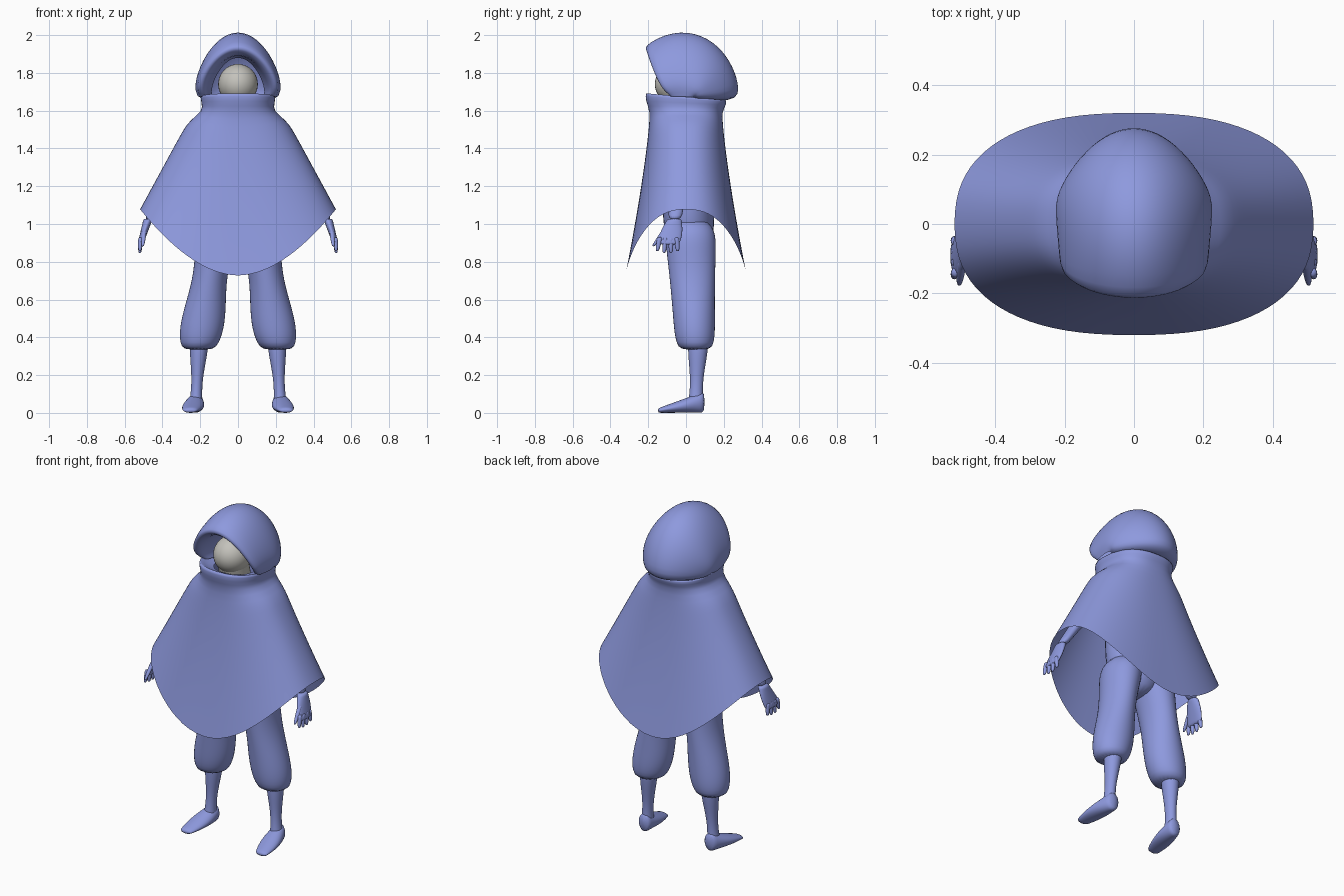
import bpy, bmesh
from math import sin, cos, pi, radians
from mathutils import Vector

default_cube = bpy.data.objects.get("Cube")
if default_cube:
    bpy.data.objects.remove(default_cube, do_unlink=True)


def make_material(name, colour):
    material = bpy.data.materials.new(name)
    material.use_nodes = True
    material.diffuse_color = colour
    shader = material.node_tree.nodes["Principled BSDF"]
    shader.inputs["Base Color"].default_value = colour
    return material


BLUE = make_material("periwinkle cloth", (0.27, 0.32, 0.73, 1))
GREY = make_material("grey face", (0.55, 0.54, 0.5, 1))


def loft(name, loops, material=BLUE, closed=True, caps=True):
    """Skin a list of equal-length point loops and smooth the result."""
    bm = bmesh.new()
    rows = [[bm.verts.new(point) for point in loop] for loop in loops]
    count = len(rows[0])
    for upper, lower in zip(rows, rows[1:]):
        for i in range(count if closed else count - 1):
            j = (i + 1) % count
            bm.faces.new((upper[i], upper[j], lower[j], lower[i]))
    if caps:
        bm.faces.new(rows[0])
        bm.faces.new(rows[-1])
    bmesh.ops.recalc_face_normals(bm, faces=bm.faces)
    mesh = bpy.data.meshes.new(name)
    bm.to_mesh(mesh)
    bm.free()
    mesh.materials.append(material)
    for face in mesh.polygons:
        face.use_smooth = True
    part = bpy.data.objects.new(name, mesh)
    bpy.context.collection.objects.link(part)
    smooth = part.modifiers.new("Smooth", "SUBSURF")
    smooth.levels = smooth.render_levels = 1


def circle(count):
    return [2 * pi * i / count for i in range(count)]


def limb(name, start, end, profile, side=1, upright=False, steps=9, sides=16, material=BLUE):
    """Straight limb; profile(t) gives the two radii of each elliptical section.
    Sections lie flat, or face the front when upright."""
    across = Vector((side, 0, 0))
    other = Vector((0, 0, 1)) if upright else Vector((0, 1, 0))
    loops = []
    for step in range(steps + 1):
        t = step / steps
        centre = Vector(start).lerp(Vector(end), t)
        centre.x *= side
        wide, deep = profile(t)
        loops.append([centre + across * wide * cos(a) + other * deep * sin(a)
                      for a in circle(sides)])
    loft(name, loops, material)


# Poncho: squarish rings whose hem is higher at the sides
def squared(value):
    return abs(value) ** 0.83 * (1 if value > 0 else -1)


def poncho_ring(half_width, half_depth, side_height, front_height, tilt=0):
    loop = []
    for a in circle(40):
        x, y = squared(cos(a)), squared(sin(a))
        height = front_height + (side_height - front_height) * abs(x) ** 1.8
        loop.append((half_width * x, half_depth * y, height - tilt * (1 + y)))
    return loop


def cape_ring(t):
    return poncho_ring(0.235 + 0.285 * t - 0.05 * (1 - t) ** 20, 0.19 + 0.132 * t ** 1.3,
                       1.6 - 0.52 * t, 1.6 - 0.88 * t)


collar = [poncho_ring(0.12, 0.14, 1.66, 1.66, tilt=0.01),
          poncho_ring(0.18, 0.19, 1.68, 1.68, tilt=0.02),
          poncho_ring(0.2, 0.215, 1.705, 1.705, tilt=0.02),
          poncho_ring(0.195, 0.215, 1.65, 1.65, tilt=0.01)]
loft("poncho", collar + [cape_ring(i / 10) for i in range(11)], caps=False)


# Hood: arches fanned about a hinge by the ears, from the nape to the brow
def hood_arch(foot_y, foot_z, crown_y, crown_z, half_width, bow=1):
    loop = []
    for i in range(25):
        a = pi * i / 24
        rise = max(sin(a), 0)
        tuck = (1 - rise / 8) * (1 - (1 - rise) ** 8 / 8)
        loop.append((half_width * cos(a) * tuck,
                     foot_y + (crown_y - foot_y) * rise ** bow,
                     foot_z + (crown_z - foot_z) * rise))
    return loop


def fan_arch(u):
    angle = radians(150 * u - 10)
    reach = 0.25 + 0.085 * u ** 3 - 0.014 * sin(2 * pi * u)
    return hood_arch(0.04 - 0.12 * u * u, 1.675,
                     0.035 + reach * cos(angle), 1.725 + reach * sin(angle),
                     0.228 + 0.015 * sin(pi * u), bow=1.2 - 0.6 * u)


nape = [hood_arch(0.04, 1.66, 0.12, 1.66, 0.14), hood_arch(0.04, 1.66, 0.23, 1.65, 0.2)]
lining = [hood_arch(-0.08, 1.675, -0.21, 1.92, 0.2, bow=0.6),
          hood_arch(-0.07, 1.67, -0.17, 1.89, 0.18, bow=0.7),
          hood_arch(-0.03, 1.67, -0.1, 1.89, 0.17), hood_arch(0.06, 1.66, 0.02, 1.88, 0.15)]
loft("hood", nape + [fan_arch(i / 10) for i in range(11)] + lining, closed=False, caps=False)

# Head and neck
bpy.ops.mesh.primitive_uv_sphere_add(segments=32, ring_count=20, location=(0, -0.05, 1.74))
head = bpy.context.object
head.name = "head"
head.scale = (0.105, 0.115, 0.107)
head.data.materials.append(GREY)
bpy.ops.object.shade_smooth()
limb("neck", (0, 0, 1.5), (0, -0.06, 1.74), lambda t: (0.09, 0.09), material=GREY)


# Section rules for the body and limbs
def torso_profile(t):
    fullness = 1 - abs(2 * t - 1) ** 5
    return 0.05 + 0.14 * fullness, 0.08 + 0.06 * fullness


def trouser_profile(t):
    gather = (1 - t ** 16 / 4) * (1 - (1 - t) ** 16 / 2)
    return (0.106 + 0.012 * cos(2.4 * pi * t)) * gather, (0.11 + 0.04 * (1 - t) ** 2) * gather


def shin_profile(t):
    radius = 0.05 - 0.02 * sin(0.75 * pi * t) ** 2
    return radius, radius + 0.005


def foot_profile(t):
    return 0.035 + 0.022 * sin(pi * t), 0.058 - 0.046 * t


def arm_profile(t):
    return 0.06 - 0.035 * t, 0.06 - 0.024 * t


def palm_profile(t):
    return 0.025 - 0.01 * t, 0.036 + 0.025 * sin(0.7 * pi * t)


def finger_profile(t):
    return 0.014 - 0.007 * t ** 3, 0.015 - 0.007 * t ** 3


limb("torso", (0, 0.02, 0.83), (0, 0, 1.54), torso_profile)

for label, side in (("left", 1), ("right", -1)):
    # Gathered trouser leg, bare shin and foot
    limb(label + "_trouser_leg", (0.1, 0.02, 1.03), (0.21, 0.05, 0.33), trouser_profile, side,
         steps=16, sides=20)
    limb(label + "_shin", (0.205, 0.065, 0.38), (0.225, 0.05, 0.02), shin_profile, side)
    limb(label + "_foot", (0.22, 0.1, 0.058), (0.255, -0.15, 0.012), foot_profile, side,
         upright=True)

    # Arm and hand
    limb(label + "_arm", (0.2, 0, 1.47), (0.475, -0.06, 1.02), arm_profile, side)
    limb(label + "_palm", (0.475, -0.06, 1.03), (0.518, -0.093, 0.89), palm_profile, side)
    for finger in range(4):
        y = -0.138 + 0.029 * finger
        tip = (0.52, 1.25 * y + 0.02, 0.84 + 0.01 * abs(finger - 1.5))
        limb(f"{label}_finger_{finger + 1}", (0.515, y, 0.93), tip, finger_profile, side,
             steps=5, sides=8)
    limb(label + "_thumb", (0.495, -0.105, 0.98), (0.505, -0.175, 0.88), finger_profile, side,
         steps=5, sides=8)
